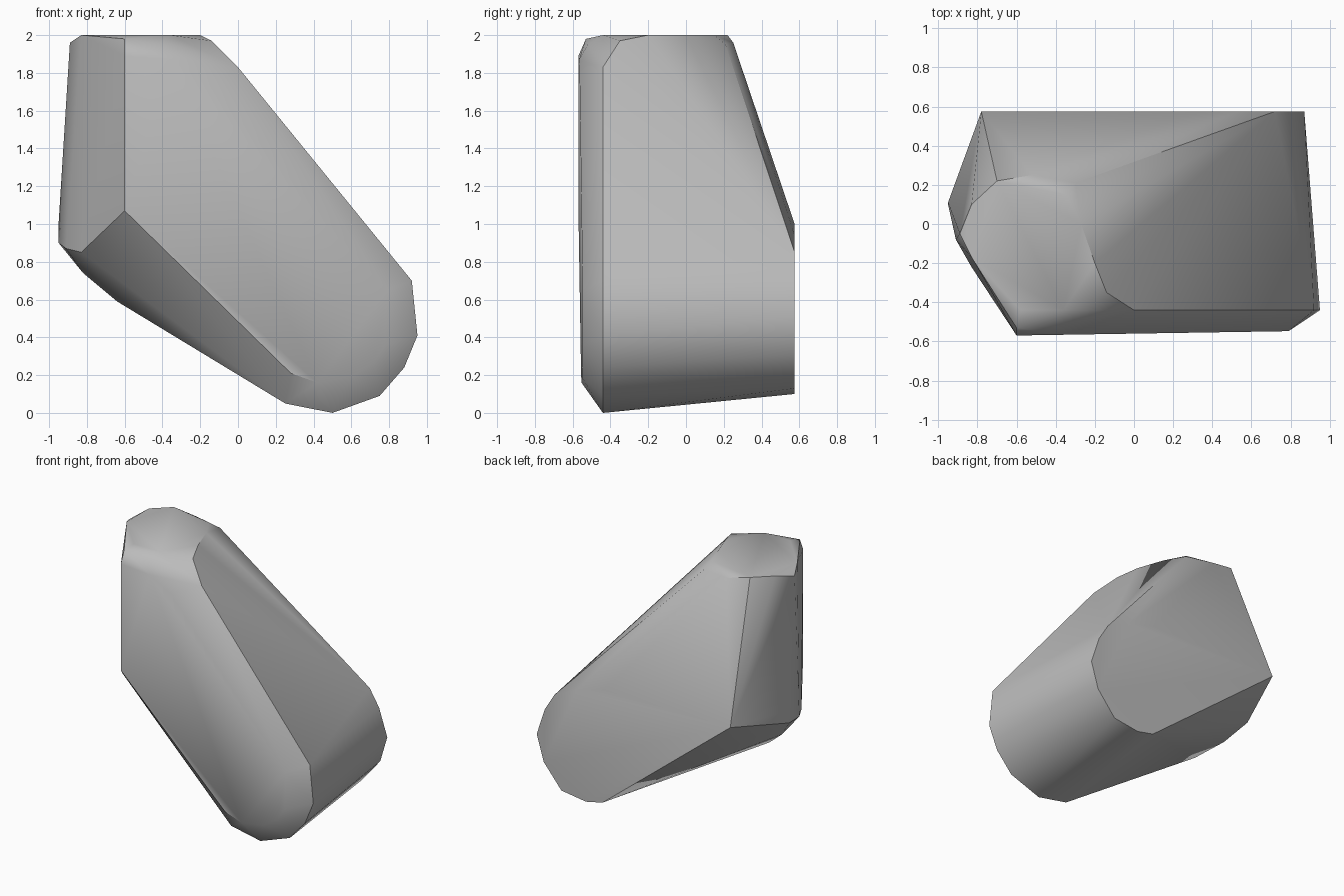
import bpy
import bmesh
import math

# Remove the default object
default_cube = bpy.data.objects.get("Cube")
if default_cube:
    bpy.data.objects.remove(default_cube, do_unlink=True)


def make_material(name, colour):
    material = bpy.data.materials.new(name)
    material.use_nodes = True
    material.diffuse_color = colour
    shader = material.node_tree.nodes["Principled BSDF"]
    shader.inputs["Base Color"].default_value = colour
    return material


def front_depth(x):
    """The front face leans back slightly towards its lower end."""
    return -0.56 + 0.016 * x


# Front face outline (x, z), lying on the leaning front plane
front_outline = [
    (-0.6, 1.89), (-0.6, 1.07), (0.28, 0.21), (0.42, 0.16), (0.6, 0.19),
    (0.72, 0.27), (0.78, 0.36), (0.79, 0.65), (-0.18, 1.77), (-0.36, 1.87),
]

# Chamfer rim behind the front face (x, z), at one depth
rim_depth = -0.44
rim_outline = [
    (0.25, 0.05), (0.5, 0), (0.75, 0.09), (0.88, 0.24), (0.95, 0.41),
    (0.92, 0.7), (0, 1.83),
]

# Flat back face outline (x, z)
back_depth = 0.575
back_outline = [
    (-0.78, 1), (0.3, 1), (0.53, 0.94), (0.72, 0.85), (0.8, 0.72),
    (0.87, 0.51), (0.81, 0.31), (0.66, 0.13), (0.45, 0.1), (0.31, 0.13),
]

# Flat top outline (x, y)
top_height = 2
top_outline = [
    (-0.2, -0.2), (-0.27, 0), (-0.35, 0.15), (-0.7, 0.22),
    (-0.83, 0.1), (-0.83, -0.17), (-0.58, -0.44), (-0.36, -0.44),
]

# Rounded corners around the top, and the bulging lower side (x, y, z)
top_corners = [
    (-0.14, -0.35, 1.97), (-0.6, -0.53, 1.98), (-0.4, -0.52, 1.95),
    (-0.89, -0.05, 1.96), (-0.52, 0.25, 1.96), (-0.3, 0.21, 1.95),
]
side_bulge = [
    (-0.95, 0.11, 1), (-0.95, 0.1, 0.9), (-0.91, -0.08, 0.87),
    (-0.83, -0.22, 0.85), (-0.82, 0, 0.74), (-0.64, -0.1, 0.59),
    (-0.48, -0.15, 0.49),
]


def build_rock(name, points, material):
    """Wrap the outlines in one convex skin and shade its soft edges."""
    mesh = bpy.data.meshes.new(name)
    bm = bmesh.new()
    for point in points:
        bm.verts.new(point)
    hull = bmesh.ops.convex_hull(bm, input=bm.verts, use_existing_faces=False)
    spare = set(hull["geom_interior"] + hull["geom_unused"])
    spare_verts = [item for item in spare if isinstance(item, bmesh.types.BMVert)]
    bmesh.ops.delete(bm, geom=spare_verts, context="VERTS")
    bmesh.ops.dissolve_limit(bm, angle_limit=math.radians(2),
                             verts=bm.verts, edges=bm.edges)
    bmesh.ops.recalc_face_normals(bm, faces=bm.faces)
    bm.to_mesh(mesh)
    bm.free()
    mesh.materials.append(material)
    rock = bpy.data.objects.new(name, mesh)
    bpy.context.collection.objects.link(rock)

    # Smooth over the gentle facets, keep hard rims sharp
    bpy.ops.object.select_all(action="DESELECT")
    rock.select_set(True)
    bpy.context.view_layer.objects.active = rock
    bpy.ops.object.shade_smooth_by_angle(angle=math.radians(35))
    return rock


points = [(x, front_depth(x), z) for x, z in front_outline]
points += [(x, rim_depth, z) for x, z in rim_outline]
points += [(x, back_depth, z) for x, z in back_outline]
points += [(x, y, top_height) for x, y in top_outline]
points += top_corners + side_bulge

stone_grey = make_material("stone grey", (0.5, 0.5, 0.5, 1))
build_rock("leaning_rock", points, stone_grey)
